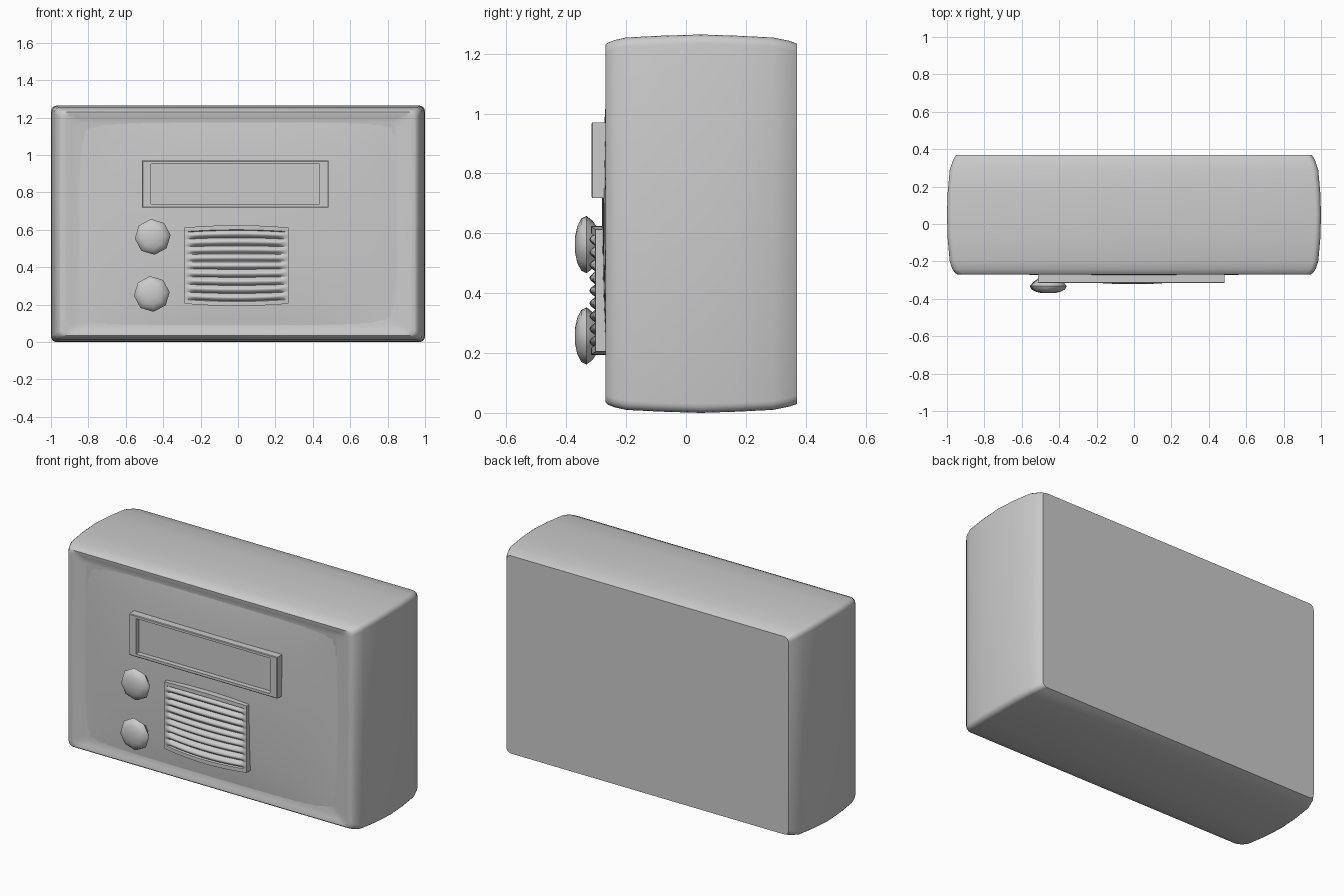
import bpy, bmesh, math

if "Cube" in bpy.data.objects:
    bpy.data.objects.remove(bpy.data.objects["Cube"])

ZC = 0.632  # mid height of the case


def finish(name, bm, angle=40, recalc=True):
    if recalc:
        bmesh.ops.recalc_face_normals(bm, faces=bm.faces)
    me = bpy.data.meshes.new(name)
    bm.to_mesh(me)
    bm.free()
    ob = bpy.data.objects.new(name, me)
    bpy.context.collection.objects.link(ob)
    bpy.ops.object.select_all(action='DESELECT')
    ob.select_set(True)
    bpy.context.view_layer.objects.active = ob
    bpy.ops.object.shade_smooth_by_angle(angle=math.radians(angle))
    return ob


def loft(name, rings, angle=40):
    """Skin a list of closed point rings and cap both ends."""
    bm = bmesh.new()
    vs = [[bm.verts.new(p) for p in r] for r in rings]
    n = len(vs[0])
    for a, b in zip(vs, vs[1:]):
        for i in range(n):
            j = (i + 1) % n
            bm.faces.new((a[i], a[j], b[j], b[i]))
    bm.faces.new(vs[0])
    bm.faces.new(vs[-1])
    return finish(name, bm, angle)


def round_rect(y, hx, hz, r=0.03, seg=4):
    pts = []
    for k, (sx, sz) in enumerate(((1, 1), (-1, 1), (-1, -1), (1, -1))):
        for s in range(seg + 1):
            a = math.pi / 2 * (k + s / seg)
            pts.append((sx * (hx - r) + r * math.cos(a), y,
                        ZC + sz * (hz - r) + r * math.sin(a)))
    return pts


def height_field(name, x0, x1, z0, z1, nx, nz, f, back=None, angle=40):
    """Front-facing relief; f(u, v) gives (y, z offset), u and v in -1..1."""
    bm = bmesh.new()
    g = []
    for i in range(nx + 1):
        u = 2 * i / nx - 1
        col = []
        for j in range(nz + 1):
            v = 2 * j / nz - 1
            y, dz = f(u, v)
            col.append(bm.verts.new((x0 + (x1 - x0) * i / nx, y,
                                     z0 + (z1 - z0) * j / nz + dz)))
        g.append(col)
    for i in range(nx):
        for j in range(nz):
            bm.faces.new((g[i][j], g[i + 1][j], g[i + 1][j + 1], g[i][j + 1]))
    if back is not None:
        edges = [e for e in bm.edges if e.is_boundary]
        new = bmesh.ops.extrude_edge_only(bm, edges=edges)["geom"]
        for v in new:
            if isinstance(v, bmesh.types.BMVert):
                v.co.y = back
    return finish(name, bm, angle, back is not None)


# Case: bowed sides, flat back, rolled front rim
case = [(0.37, 0.95, 0.602), (0.345, 0.966, 0.611), (0.29, 0.985, 0.622),
        (0.17, 0.996, 0.628), (0.05, 1.0, 0.632), (-0.08, 0.996, 0.628),
        (-0.2, 0.985, 0.622), (-0.24, 0.972, 0.613), (-0.262, 0.957, 0.604),
        (-0.269, 0.945, 0.597), (-0.267, 0.92, 0.585), (-0.262, 0.89, 0.57),
        (-0.255, 0.85, 0.545)]
loft("case", [round_rect(*c) for c in case])

# Gently domed front panel
height_field("front_panel", -0.86, 0.86, ZC - 0.55, ZC + 0.55, 24, 18,
             lambda u, v: (-0.254 - 0.027 * (1 - u * u) ** 0.8 * (1 - v * v) ** 0.8, 0))


# Display frame with a recessed window
def frame_loop(y, x0, x1, z0, z1):
    return [(x0, y, z0), (x1, y, z0), (x1, y, z1), (x0, y, z1)]


outer = (-0.512, 0.485, 0.718, 0.97)
inner = (-0.465, 0.437, 0.737, 0.952)
b = 0.004
soft = (outer[0] + b, outer[1] - b, outer[2] + b, outer[3] - b)
loft("display_frame", [frame_loop(-0.255, *outer), frame_loop(-0.313, *outer),
                       frame_loop(-0.316, *soft), frame_loop(-0.316, *inner),
                       frame_loop(-0.286, *inner)], 30)


# Bowed speaker grille with nine louvres
def grille(u, v):
    y = -0.302 - 0.016 * (1 - u * u)
    if abs(u) < 0.93 and abs(v) < 0.89:
        wave = abs(math.sin(math.pi * 9 * (v + 0.89) / 1.78))
        y += 0.016 * (1 - wave) - 0.004 * wave
    return y, 0.012 * v * (1 - u * u)


height_field("speaker_grille", -0.285, 0.27, 0.205, 0.612, 30, 110, grille, -0.26, 50)

# Two eight-sided knobs
profile = [(-0.27, 0.045), (-0.295, 0.055), (-0.312, 0.08), (-0.332, 0.096),
           (-0.35, 0.087), (-0.363, 0.062), (-0.37, 0.03)]
for name, x, z in (("upper_knob", -0.456, 0.562), ("lower_knob", -0.461, 0.257)):
    loft(name, [[(x + r * math.cos(k * math.pi / 4 + 0.1), y,
                  z + r * math.sin(k * math.pi / 4 + 0.1)) for k in range(8)]
                for y, r in profile], 60)
